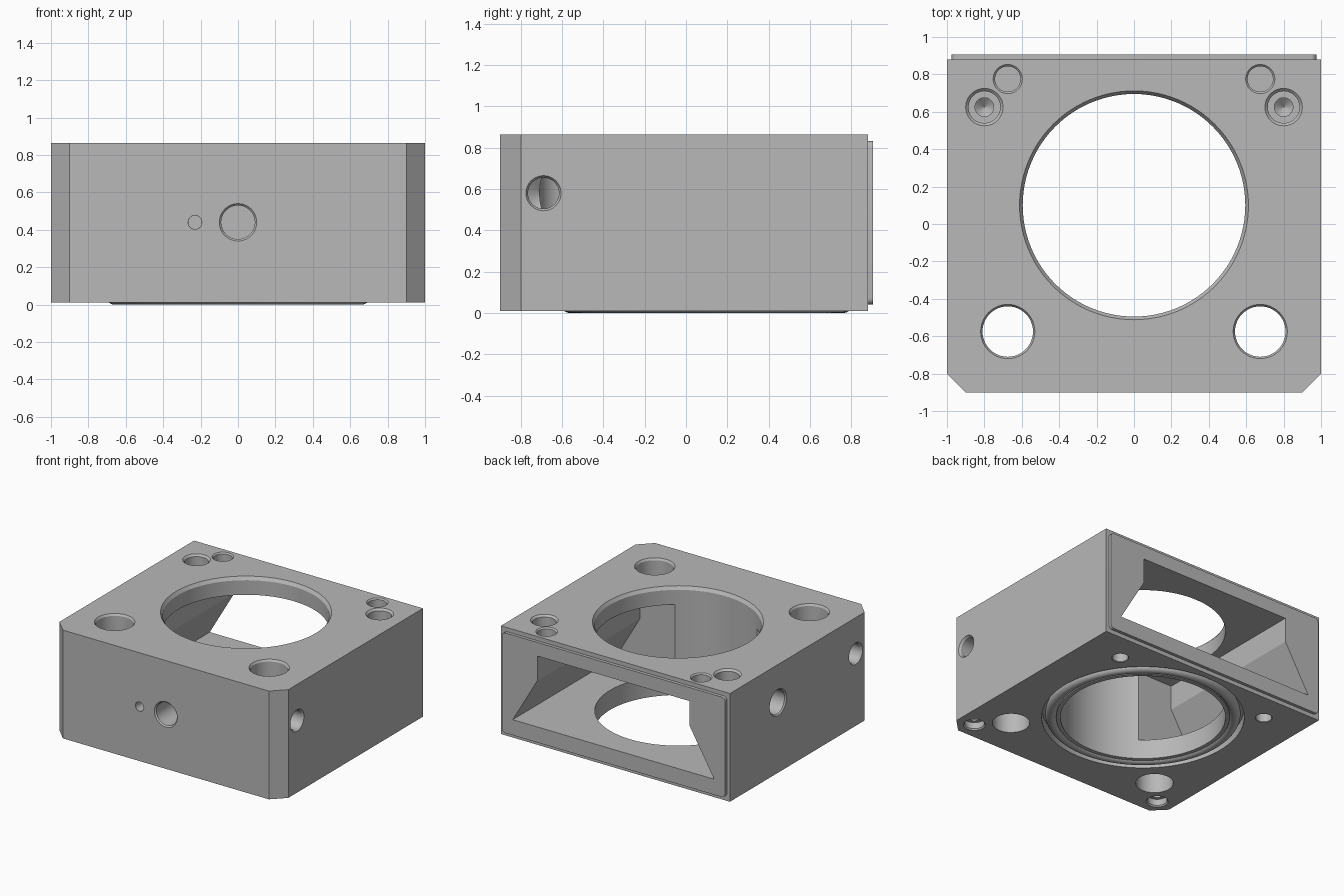
import bpy, bmesh, math
from mathutils import Vector

cube = bpy.data.objects.get("Cube")
if cube:
    bpy.data.objects.remove(cube, do_unlink=True)

metal = bpy.data.materials.new("satin_grey_metal")
metal.use_nodes = True
grey = (0.48, 0.48, 0.48, 1)
metal.diffuse_color = grey
metal.node_tree.nodes["Principled BSDF"].inputs["Base Color"].default_value = grey

BOTTOM, TOP, BACK = 0.01, 0.865, 0.88
BORE_Y = 0.1


def make_object(name, bm):
    bmesh.ops.recalc_face_normals(bm, faces=bm.faces)
    mesh = bpy.data.meshes.new(name)
    bm.to_mesh(mesh)
    bm.free()
    obj = bpy.data.objects.new(name, mesh)
    bpy.context.collection.objects.link(obj)
    mesh.materials.append(metal)
    return obj


def skin(name, rings):
    """Bridge equal-sized loops of points and cap both ends."""
    bm = bmesh.new()
    loops = [[bm.verts.new(p) for p in ring] for ring in rings]
    n = len(loops[0])
    for a, b in zip(loops, loops[1:]):
        for i in range(n):
            j = (i + 1) % n
            bm.faces.new((a[i], a[j], b[j], b[i]))
    bm.faces.new(loops[0])
    bm.faces.new(loops[-1])
    return make_object(name, bm)


def drill(name, start, direction, profile, sides=48):
    """Round cutter from a surface point; profile holds (radius, depth)."""
    turn = Vector(direction).to_track_quat('Z', 'Y')
    profile = [(profile[0][0], -0.05)] + profile
    rings = []
    for r, d in profile:
        angles = [2 * math.pi * i / sides for i in range(sides)]
        rings.append([Vector(start) + turn @ Vector((r * math.cos(a), r * math.sin(a), d))
                      for a in angles])
    return skin(name, rings)


def bored(radius, depth, chamfer=0.01):
    return [(radius + chamfer, 0), (radius, chamfer), (radius, depth)]


def cut(obj, cutters):
    for c in cutters:
        mod = obj.modifiers.new(c.name, 'BOOLEAN')
        mod.operation = 'DIFFERENCE'
        mod.solver = 'EXACT'
        mod.object = c
    bpy.context.view_layer.update()
    graph = bpy.context.evaluated_depsgraph_get()
    mesh = bpy.data.meshes.new_from_object(obj.evaluated_get(graph))
    obj.modifiers.clear()
    obj.data = mesh


# Block with two chamfered front corners
outline = [(-1, BACK), (-1, -0.8), (-0.9, -0.9), (0.9, -0.9), (1, -0.8), (1, BACK)]
body = skin("body", [[(x, y, z) for x, y in outline] for z in (BOTTOM, TOP)])

# Raised plate with small rounded corners on the back
corners = []
for i, (sx, sz) in enumerate(((1, 1), (-1, 1), (-1, -1), (1, -1))):
    for k in range(5):
        a = math.pi / 2 * (i + k / 4)
        corners.append((sx * 0.945 + 0.03 * math.cos(a), 0.437 + sz * 0.365 + 0.03 * math.sin(a)))
plate = skin("back_plate", [[(x, y, z) for x, z in corners] for y in (BACK - 0.02, 0.905)])

# Side window that runs from the back into the bore
half = [(0.665, 0.725), (0.665, 0.53), (0.88, 0.165)]
window = half + [(-x, z) for x, z in reversed(half)]
passage = skin("passage_cutter", [[(x, y, z) for x, z in window] for y in (-0.375, 1.1)])

# Main bore and the seal groove around its lower end
down, up = (0, 0, -1), (0, 0, 1)
cutters = [passage,
           drill("bore_cutter", (0, BORE_Y, TOP), down,
                 [(0.612, 0), (0.595, 0.025), (0.595, 1)], 96)]
groove = []
for r, z in ((0.625, -0.05), (0.73, -0.05), (0.73, 0.09), (0.625, 0.09), (0.625, -0.05)):
    groove.append((r, z))
bm = bmesh.new()
profile = [bm.verts.new((r, BORE_Y, z)) for r, z in groove[:4]]
edges = [bm.edges.new((profile[i], profile[(i + 1) % 4])) for i in range(4)]
bmesh.ops.spin(bm, geom=profile + edges, cent=(0, BORE_Y, 0), axis=(0, 0, 1),
               angle=2 * math.pi, steps=96)
bmesh.ops.remove_doubles(bm, verts=bm.verts, dist=0.0005)
cutters.append(make_object("groove_cutter", bm))

# Mirrored holes in the top, bottom and sides
for s in (-1, 1):
    cutters += [
        drill("front_through_cutter", (s * 0.675, -0.575, TOP), down,
              [(0.145, 0), (0.135, 0.015), (0.135, 1)]),
        drill("dowel_cutter", (s * 0.675, 0.775, TOP), down, bored(0.068, 0.1)),
        drill("screw_cutter", (s * 0.8, 0.625, TOP), down,
              [(0.1, 0), (0.085, 0.015), (0.085, 0.14), (0.05, 0.14), (0.05, 0.22), (0.002, 0.26)]),
        drill("lower_back_cutter", (s * 0.675, 0.65, BOTTOM), up, bored(0.058, 0.1, 0.004)),
        drill("lower_front_cutter", (s * 0.86, -0.765, BOTTOM), up,
              [(0.08, 0), (0.072, 0.01), (0.072, 0.06), (0.045, 0.06), (0.045, 0.2)]),
        drill("side_port_cutter", (s, -0.69, 0.58), (-s, 0, 0),
              [(0.085, 0), (0.075, 0.015), (0.075, 0.27), (0.002, 0.32)]),
    ]

# Single ports on the front and one side
cutters += [
    drill("front_port_cutter", (0, -0.9, 0.44), (0, 1, 0), bored(0.09, 0.25)),
    drill("front_pin_cutter", (-0.23, -0.9, 0.44), (0, 1, 0), bored(0.036, 0.15, 0.001)),
    drill("middle_port_cutter", (-1, 0.28, 0.565), (1, 0, 0), bored(0.095, 0.22)),
]
cut(body, cutters)
cut(plate, [passage])
for c in cutters:
    bpy.data.objects.remove(c, do_unlink=True)

# Seal ring sitting in the groove, just proud of the base
bpy.ops.mesh.primitive_torus_add(major_radius=0.662, minor_radius=0.042, major_segments=96,
                                 minor_segments=20, location=(0, BORE_Y, 0.042))
seal = bpy.context.object
seal.name = "seal_ring"
seal.data.materials.append(metal)

bpy.ops.object.select_all(action='DESELECT')
for obj in (body, plate, seal):
    obj.select_set(True)
bpy.context.view_layer.objects.active = body
bpy.ops.object.shade_smooth_by_angle(angle=math.radians(30))
